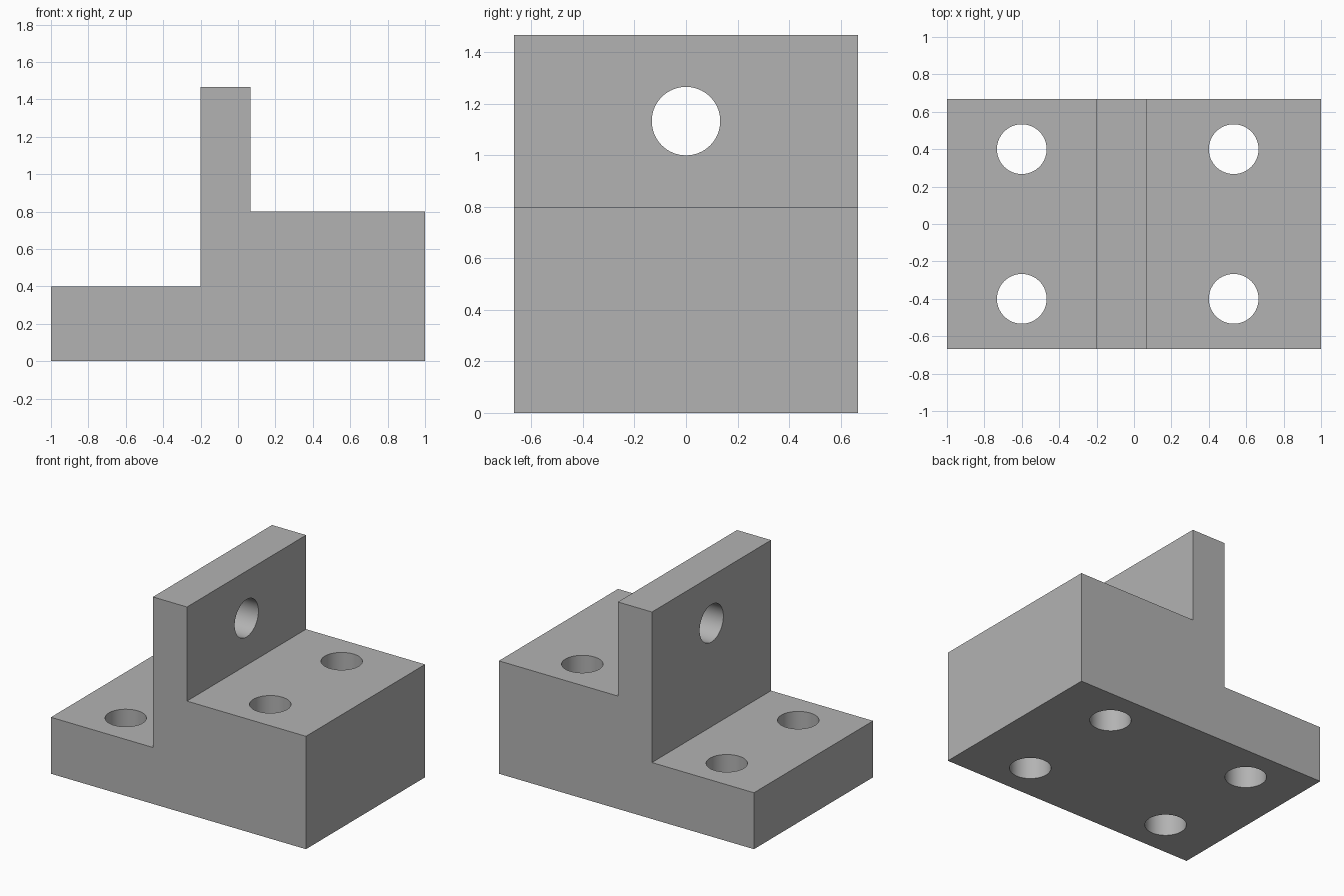
import bpy
import bmesh
from math import pi

default_cube = bpy.data.objects.get("Cube")
if default_cube:
    bpy.data.objects.remove(default_cube, do_unlink=True)

HALF_DEPTH = 0.667
HOLE_RADIUS = 0.133

# Plain grey material
grey = bpy.data.materials.new("grey")
grey.use_nodes = True
colour = (0.45, 0.45, 0.45, 1)
grey.diffuse_color = colour
grey.node_tree.nodes["Principled BSDF"].inputs["Base Color"].default_value = colour

# Stepped block with upright plate: side profile extruded through the depth
profile = [(-1, 0), (1, 0), (1, 0.8), (0.067, 0.8),
           (0.067, 1.467), (-0.2, 1.467), (-0.2, 0.4), (-1, 0.4)]
bm = bmesh.new()
face = bm.faces.new([bm.verts.new((x, -HALF_DEPTH, z)) for x, z in profile])
extruded = bmesh.ops.extrude_face_region(bm, geom=[face], use_keep_orig=True)
moved = [v for v in extruded["geom"] if isinstance(v, bmesh.types.BMVert)]
bmesh.ops.translate(bm, verts=moved, vec=(0, 2 * HALF_DEPTH, 0))
bmesh.ops.recalc_face_normals(bm, faces=bm.faces)
mesh = bpy.data.meshes.new("stepped_bracket")
bm.to_mesh(mesh)
bm.free()
bracket = bpy.data.objects.new("stepped_bracket", mesh)
bpy.context.collection.objects.link(bracket)
mesh.materials.append(grey)


def drill(name, location, length, rotation=(0, 0, 0)):
    """Cut a round through hole in the bracket."""
    bpy.ops.mesh.primitive_cylinder_add(vertices=64, radius=HOLE_RADIUS, depth=length,
                                        location=location, rotation=rotation)
    cutter = bpy.context.object
    cutter.name = name
    cutter.hide_render = True
    cutter.data.materials.append(grey)
    cut = bracket.modifiers.new(name, "BOOLEAN")
    cut.operation = "DIFFERENCE"
    cut.solver = "EXACT"
    cut.object = cutter
    bpy.context.view_layer.objects.active = bracket
    bpy.ops.object.modifier_apply(modifier=cut.name)
    bpy.data.objects.remove(cutter, do_unlink=True)


# Four bolt holes in the base, one cross hole in the upright
for x in (-0.6, 0.533):
    for y in (-0.4, 0.4):
        drill("bolt_hole", (x, y, 0.4), 1.2)
drill("upright_hole", (-0.067, 0, 1.133), 0.6, (0, pi / 2, 0))

# Smooth hole walls, crisp edges
bpy.ops.object.select_all(action="DESELECT")
bracket.select_set(True)
bpy.context.view_layer.objects.active = bracket
bpy.ops.object.shade_smooth_by_angle(angle=pi / 6)
